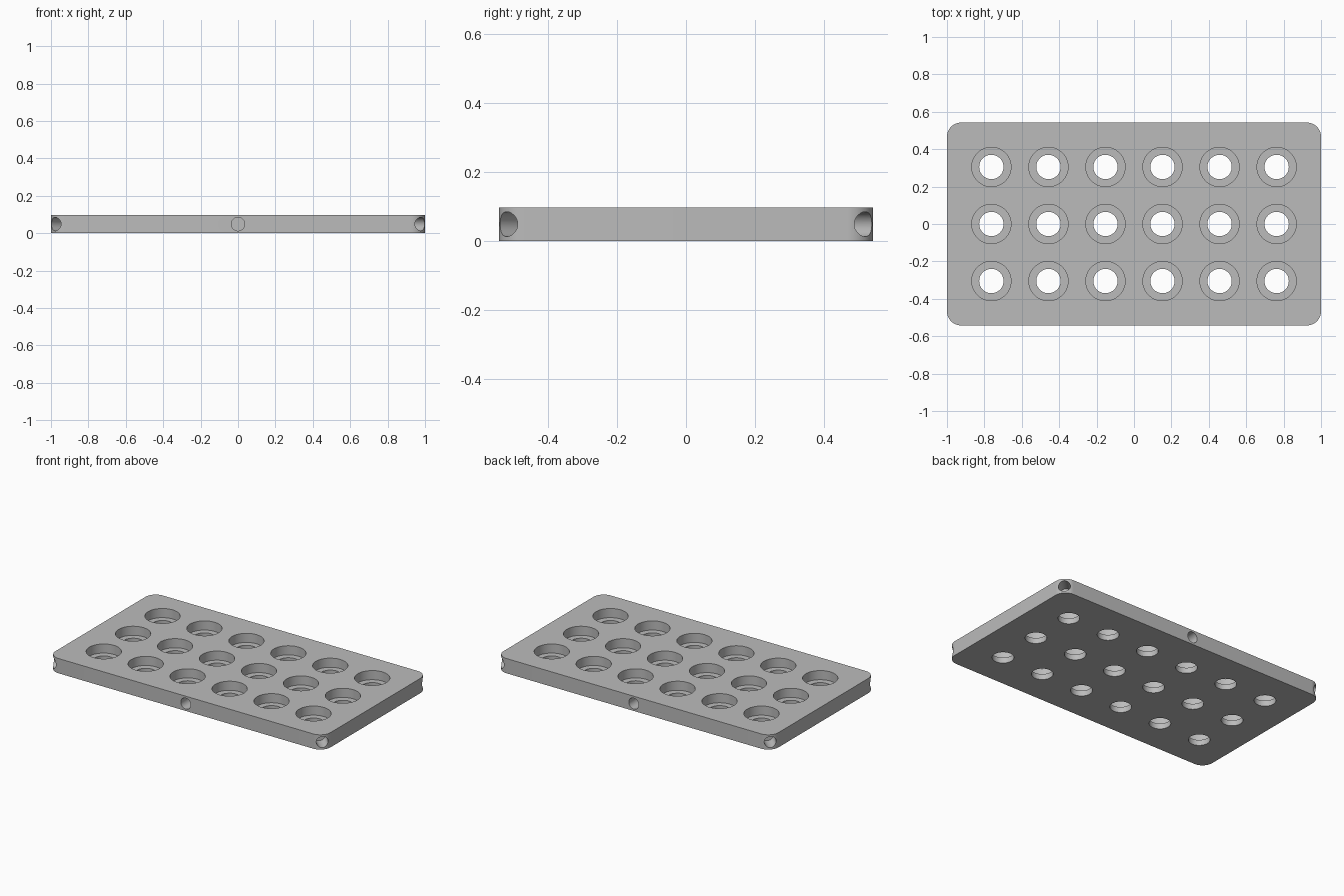
import bpy, bmesh, math
from mathutils import Matrix, Vector

cube = bpy.data.objects.get("Cube")
if cube:
    bpy.data.objects.remove(cube)

HALF_X, HALF_Y, HEIGHT, CORNER = 1.0, 0.542, 0.097, 0.075
PITCH = 0.305
BORE_R, SEAT_R, SEAT_DEPTH = 0.065, 0.105, 0.06
SIDE_R, SIDE_DEPTH = 0.036, 0.10

grey = bpy.data.materials.new("plain_grey")
grey.use_nodes = True
colour = (0.5, 0.5, 0.5, 1)
grey.diffuse_color = colour
grey.node_tree.nodes["Principled BSDF"].inputs["Base Color"].default_value = colour


def make_object(name, bm):
    bmesh.ops.recalc_face_normals(bm, faces=bm.faces)
    mesh = bpy.data.meshes.new(name)
    bm.to_mesh(mesh)
    bm.free()
    mesh.materials.append(grey)
    obj = bpy.data.objects.new(name, mesh)
    bpy.context.collection.objects.link(obj)
    return obj


def add_cylinder(bm, centre, radius, depth, direction=(0, 0, 1), sides=64):
    turn = Vector(direction).to_track_quat('Z', 'Y').to_matrix().to_4x4()
    bmesh.ops.create_cone(bm, cap_ends=True, segments=sides, radius1=radius,
                          radius2=radius, depth=depth,
                          matrix=Matrix.Translation(centre) @ turn)


def cut(target, name, bm):
    cutter = make_object(name, bm)
    mod = target.modifiers.new(name, 'BOOLEAN')
    mod.operation, mod.solver, mod.object = 'DIFFERENCE', 'EXACT', cutter
    bpy.context.view_layer.objects.active = target
    bpy.ops.object.modifier_apply(modifier=mod.name)
    bpy.data.objects.remove(cutter)


# Rounded slab: four corner arcs extruded upwards
bm = bmesh.new()
outline = []
for quarter, (sx, sy) in enumerate([(1, 1), (-1, 1), (-1, -1), (1, -1)]):
    for step in range(17):
        a = math.radians(90 * (quarter + step / 16))
        outline.append(bm.verts.new((sx * (HALF_X - CORNER) + CORNER * math.cos(a),
                                     sy * (HALF_Y - CORNER) + CORNER * math.sin(a), 0)))
base = bm.faces.new(outline)
top = bmesh.ops.extrude_face_region(bm, geom=[base])["geom"]
bmesh.ops.translate(bm, vec=(0, 0, HEIGHT),
                    verts=[v for v in top if isinstance(v, bmesh.types.BMVert)])
plate = make_object("plate", bm)

# Grid of wide seats, then the narrower through holes below them
centres = [((i - 2.5) * PITCH, (j - 1) * PITCH) for i in range(6) for j in range(3)]
for name, radius, floor in [("seat_cutter", SEAT_R, HEIGHT - SEAT_DEPTH),
                            ("bore_cutter", BORE_R, -0.1)]:
    bm = bmesh.new()
    for x, y in centres:
        add_cylinder(bm, (x, y, (floor + 0.2) / 2), radius, 0.2 - floor)
    cut(plate, name, bm)

# Blind holes in the four corners and the middle of both long sides
bm = bmesh.new()
arc = CORNER * math.sqrt(0.5)
for sy in (-1, 1):
    add_cylinder(bm, (0, sy * HALF_Y, HEIGHT / 2), SIDE_R, 2 * SIDE_DEPTH, (0, sy, 0))
    for sx in (-1, 1):
        add_cylinder(bm, (sx * (HALF_X - CORNER + arc), sy * (HALF_Y - CORNER + arc), HEIGHT / 2),
                     SIDE_R, 2 * SIDE_DEPTH, (sx, sy, 0))
cut(plate, "side_hole_cutter", bm)

# Smooth curved walls with crisp edges
bpy.ops.object.select_all(action='DESELECT')
plate.select_set(True)
bpy.context.view_layer.objects.active = plate
bpy.ops.object.shade_smooth_by_angle(angle=math.radians(30))
